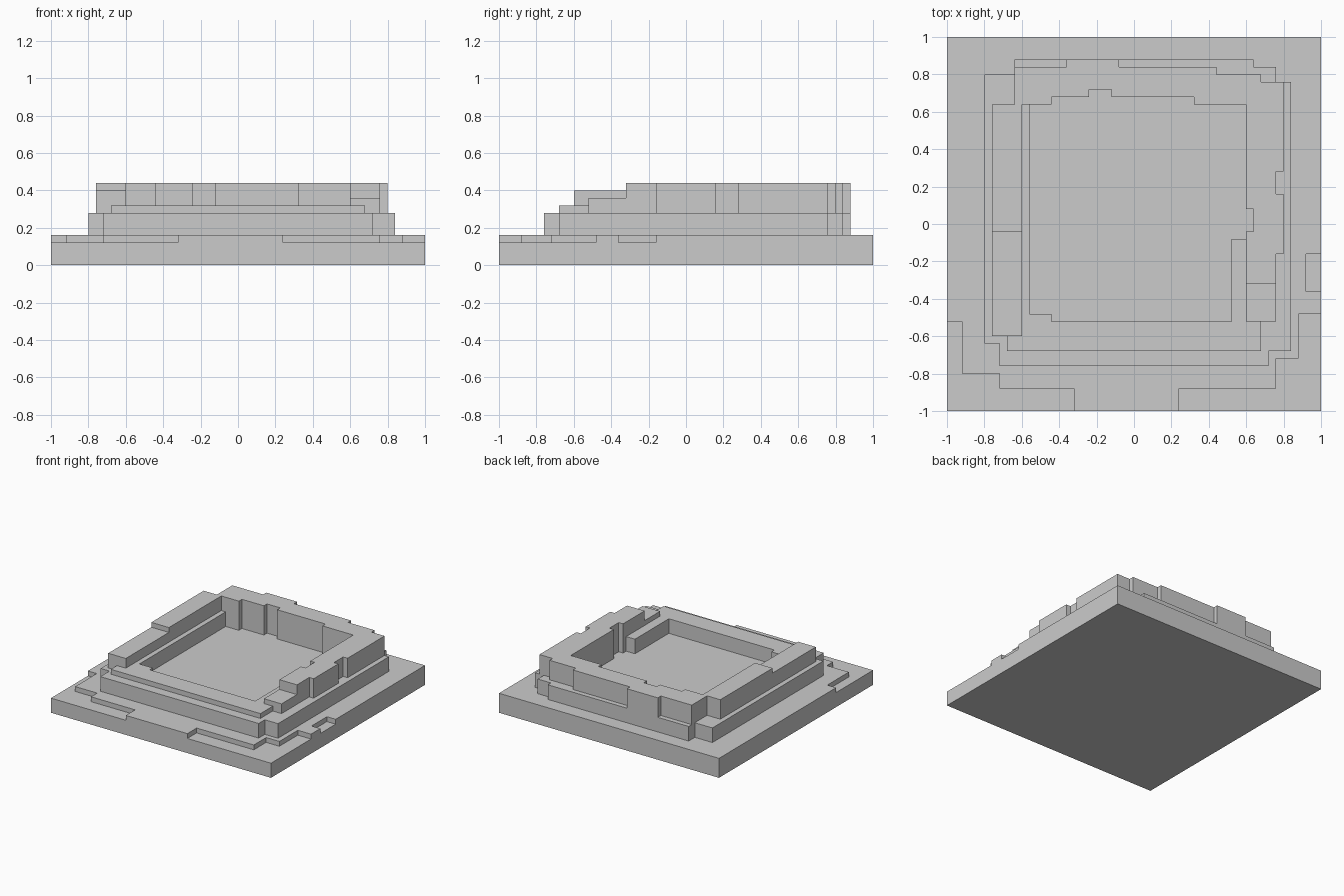
import bpy, bmesh

if "Cube" in bpy.data.objects:
    bpy.data.objects.remove(bpy.data.objects["Cube"])


def outline(*v):
    """Right-angled outline: alternating x, y values, each step changing one axis."""
    xs, ys = v[0::2], v[1::2]
    pts = []
    for i, y in enumerate(ys):
        pts += [(xs[i], y), (xs[(i + 1) % len(xs)], y)]
    # the walk goes (x0,y0) -> (x1,y0) -> (x1,y1) ... and closes at (x0,y_last)
    return pts


def prism(name, z0, z1, *loops):
    """Extrude an outer outline (and optional hole outlines) from z0 to z1."""
    bm = bmesh.new()
    edges = []
    for loop in loops:
        vs = [bm.verts.new((x, y, z0)) for x, y in loop]
        edges += [bm.edges.new((vs[i - 1], vs[i])) for i in range(len(vs))]
    bmesh.ops.triangle_fill(bm, edges=edges, use_beauty=True)
    ext = bmesh.ops.extrude_face_region(bm, geom=bm.faces[:], use_keep_orig=True)
    top = [g for g in ext["geom"] if isinstance(g, bmesh.types.BMVert)]
    bmesh.ops.translate(bm, verts=top, vec=(0, 0, z1 - z0))
    bmesh.ops.recalc_face_normals(bm, faces=bm.faces[:])
    mesh = bpy.data.meshes.new(name)
    bm.to_mesh(mesh)
    bm.free()
    ob = bpy.data.objects.new(name, mesh)
    bpy.context.collection.objects.link(ob)
    return ob


def box(x0, x1, y0, y1):
    return outline(x0, y0, x1, y1)


# Square base and its chipped upper layer
prism("base_slab", 0, 0.12, box(-1, 1, -1, 1))
prism("base_paving", 0.12, 0.16, outline(
    -1, 1, 1, -.16, .92, -.36, 1, -.48, .88, -.72, .76, -.88,
    .24, -1, -.32, -.88, -.72, -.8, -.92, -.52))

# Terrace: solid sunken floor, then a ring around the pit
terrace = outline(-.64, .88, .64, .84, .76, .76, .84, -.68,
                  .72, -.76, -.72, -.64, -.8, .8)
pit = outline(-.56, .64, -.44, .68, -.24, .72, -.12, .68, .32, .64,
              .6, .08, .64, -.04, .6, -.08, .52, -.52, -.44, -.48)
prism("pit_floor", 0.16, 0.20, terrace)
prism("terrace_ring", 0.20, 0.28, terrace, pit)

# Low lip along the front and inside the side walls
prism("front_lip", 0.28, 0.32, outline(
    -.68, -.68, .68, -.52, .6, -.08, .52, -.52, -.44, -.48, -.56, .64, -.6, -.6))

# Full-height U-shaped wall, with lower broken ends toward the front
prism("main_wall", 0.28, 0.44, outline(
    -.64, .84, -.36, .88, -.08, .84, .44, .8, .68, .76, .8, .28,
    .76, .16, .8, -.16, .76, -.32, .6, -.04, .64, .08, .6, .64,
    .32, .68, -.12, .72, -.24, .68, -.44, .64, -.6, -.04, -.76, .64))
prism("left_wall_end", 0.28, 0.40, box(-.76, -.6, -.6, -.04))
prism("right_wall_end", 0.28, 0.36, box(.6, .76, -.52, -.32))
